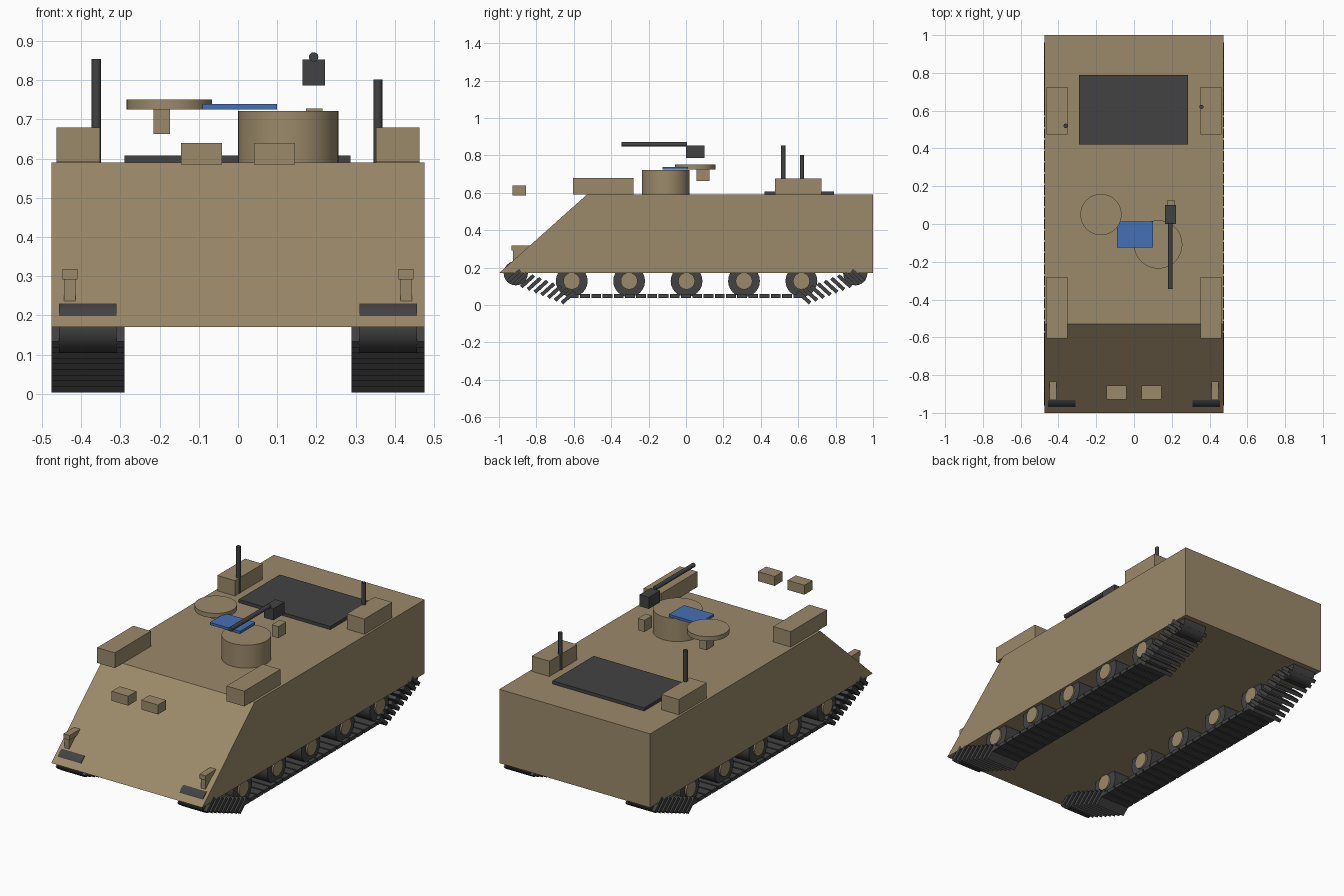
import bpy, bmesh, math
from mathutils import Matrix, Vector

cube = bpy.data.objects.get("Cube")
if cube:
    bpy.data.objects.remove(cube, do_unlink=True)


def material(name, rgb):
    m = bpy.data.materials.new(name)
    m.use_nodes = True
    m.diffuse_color = (*rgb, 1)
    bsdf = m.node_tree.nodes["Principled BSDF"]
    bsdf.inputs["Base Color"].default_value = (*rgb, 1)
    bsdf.inputs["Roughness"].default_value = 0.8
    return m


TAN = material("sand tan", (0.33, 0.255, 0.145))
DARK = material("dark grey", (0.055, 0.055, 0.055))
BLUE = material("blue", (0.06, 0.16, 0.46))


def finish(name, bm, mat, smooth=False):
    bmesh.ops.recalc_face_normals(bm, faces=bm.faces)
    me = bpy.data.meshes.new(name)
    bm.to_mesh(me)
    bm.free()
    me.materials.append(mat)
    ob = bpy.data.objects.new(name, me)
    bpy.context.scene.collection.objects.link(ob)
    if smooth:
        bpy.ops.object.select_all(action="DESELECT")
        ob.select_set(True)
        bpy.context.view_layer.objects.active = ob
        bpy.ops.object.shade_smooth_by_angle(angle=math.radians(35))
    return ob


def add_box(bm, x, y, z, tilt=0):
    """Box from three (low, high) ranges, tilted about the x axis."""
    centre = Vector([(a + b) / 2 for a, b in (x, y, z)])
    size = [b - a for a, b in (x, y, z)]
    m = Matrix.Translation(centre) @ Matrix.Rotation(tilt, 4, "X") @ Matrix.Diagonal((*size, 1))
    bmesh.ops.create_cube(bm, size=1, matrix=m)


def box(name, x, y, z, mat):
    bm = bmesh.new()
    add_box(bm, x, y, z)
    return finish(name, bm, mat)


def cylinder(name, centre, r, depth, axis, mat, sides=32):
    turn = {"X": Matrix.Rotation(math.pi / 2, 4, "Y"),
            "Y": Matrix.Rotation(math.pi / 2, 4, "X"),
            "Z": Matrix.Identity(4)}[axis]
    bm = bmesh.new()
    bmesh.ops.create_cone(bm, cap_ends=True, segments=sides, radius1=r, radius2=r,
                          depth=depth, matrix=Matrix.Translation(centre) @ turn)
    return finish(name, bm, mat, True)


def span(s, a, b):
    return tuple(sorted((s * a, s * b)))


# Hull: side profile extruded across the width
bm = bmesh.new()
profile = [(-1, 0.17), (1, 0.17), (1, 0.59), (-0.53, 0.59)]
face = bm.faces.new([bm.verts.new((-0.475, y, z)) for y, z in profile])
out = bmesh.ops.extrude_face_region(bm, geom=[face])
bmesh.ops.translate(bm, vec=(0.95, 0, 0),
                    verts=[v for v in out["geom"] if isinstance(v, bmesh.types.BMVert)])
finish("hull", bm, TAN)

# Deck fittings
box("rear_roof_hatch", (-0.29, 0.287), (0.42, 0.79), (0.585, 0.608), DARK)
cylinder("cupola", (0.128, -0.108, 0.655), 0.128, 0.132, "Z", TAN, 48)
cylinder("driver_hatch", (-0.175, 0.05, 0.738), 0.109, 0.026, "Z", TAN, 48)
box("blue_panel", (-0.09, 0.1), (-0.125, 0.012), (0.725, 0.739), BLUE)

# Machine gun
box("gun_body", (0.164, 0.222), (0, 0.1), (0.786, 0.852), DARK)
cylinder("gun_barrel", (0.193, -0.17, 0.859), 0.012, 0.35, "Y", DARK, 16)

# Antennas
cylinder("right_antenna", (-0.361, 0.52, 0.72), 0.012, 0.268, "Z", DARK, 12)
cylinder("left_antenna", (0.357, 0.62, 0.695), 0.011, 0.212, "Z", DARK, 12)

for s, side in ((-1, "right"), (1, "left")):
    # Stowage boxes, periscopes and hatch blocks
    box(side + "_front_stowage", span(s, 0.352, 0.463), (-0.605, -0.28), (0.592, 0.679), TAN)
    box(side + "_rear_stowage", span(s, 0.352, 0.463), (0.475, 0.725), (0.588, 0.677), TAN)
    box(side + "_front_block", span(s, 0.041, 0.146), (-0.928, -0.855), (0.585, 0.639), TAN)
    box(side + "_periscope", span(s, 0.174, 0.216), (0.055, 0.125), (0.662, 0.728), TAN)

    # Headlight on a stalk
    box(side + "_headlight", span(s, 0.409, 0.447), (-0.932, -0.83), (0.292, 0.318), TAN)
    box(side + "_headlight_stalk", span(s, 0.415, 0.444), (-0.925, -0.865), (0.22, 0.295), TAN)

    # Sprocket and idler
    for y, part in ((-0.91, "sprocket"), (0.905, "idler")):
        cylinder(f"{side}_{part}", (s * 0.383, y, 0.17), 0.065, 0.147, "X", DARK, 24)

    # Road wheels with hubs
    for i in range(5):
        y = (i - 2) * 0.307 + 0.003
        cylinder(f"{side}_wheel_{i}", (s * 0.383, y, 0.128), 0.085, 0.147, "X", DARK, 24)
        cylinder(f"{side}_hub_{i}", (s * 0.383, y, 0.128), 0.045, 0.165, "X", TAN, 20)

    # Track: flat ground run, then tilted pads climbing to each end
    bm = bmesh.new()
    x = span(s, 0.29, 0.476)
    flat = 21
    for i in range(flat):
        y = -0.6 + 1.2 * i / (flat - 1)
        add_box(bm, x, (y - 0.026, y + 0.026), (0.038, 0.058))
    for end in (-1, 1):
        climb = 9
        for i in range(climb):
            t = i / (climb - 1)
            y = end * (0.63 + 0.29 * t)
            z = 0.041 + 0.115 * t
            add_box(bm, x, (y - 0.045, y + 0.045), (z - 0.01, z + 0.01),
                    -end * math.radians(42))
    finish(side + "_track", bm, DARK)
